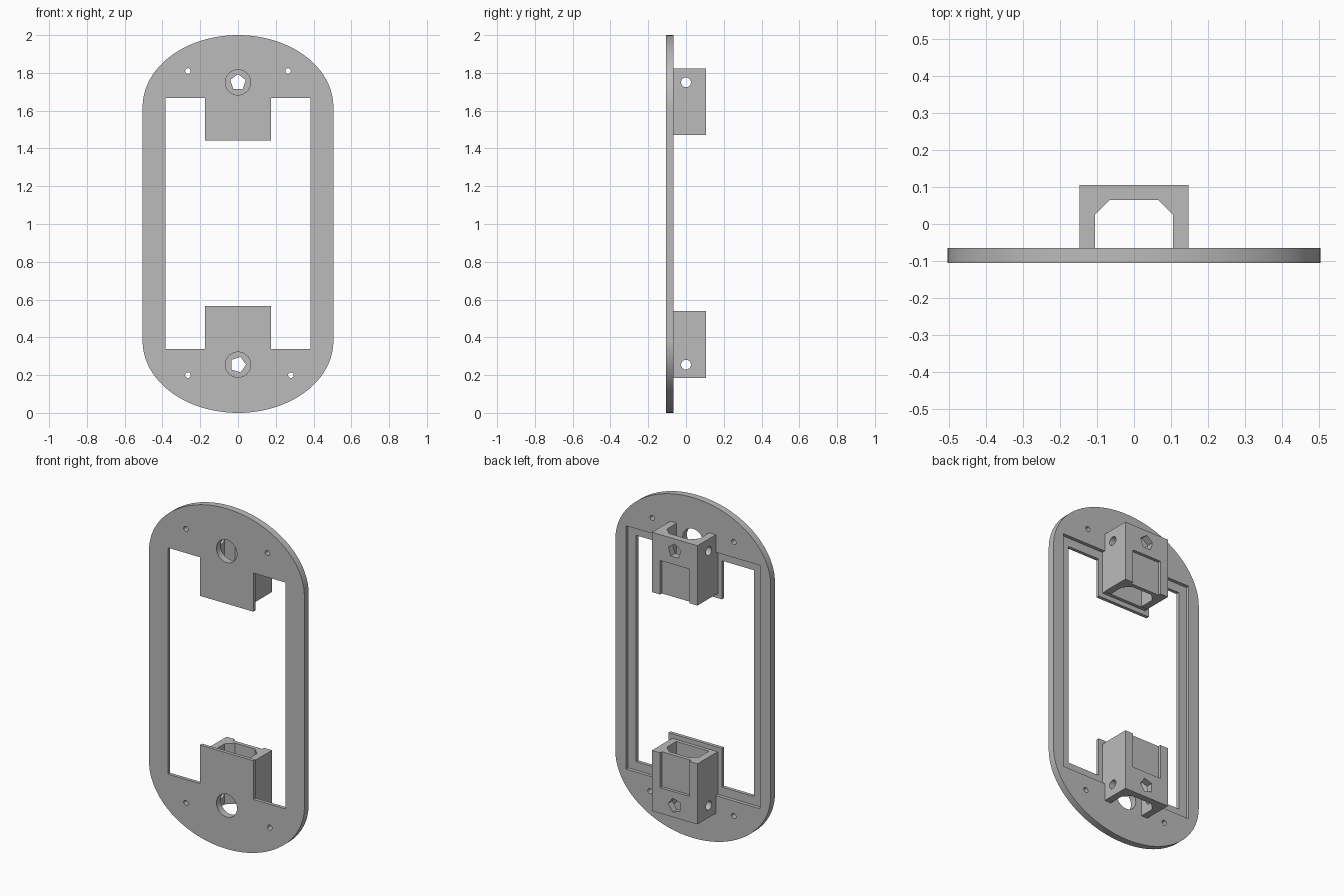
import bpy, bmesh
from math import cos, sin, pi, radians

if "Cube" in bpy.data.objects:
    bpy.data.objects.remove(bpy.data.objects["Cube"])

grey = bpy.data.materials.new("plain grey")
grey.use_nodes = True
grey.diffuse_color = (0.5, 0.5, 0.5, 1)
grey.node_tree.nodes["Principled BSDF"].inputs["Base Color"].default_value = (0.5, 0.5, 0.5, 1)

# Maps from 2D outline (a, b) and depth d to space, by extrusion axis
MAPS = {"x": lambda a, b, d: (d, a, b),
        "y": lambda a, b, d: (a, d, b),
        "z": lambda a, b, d: (a, b, d)}


def prism(name, outline, axis, lo, hi):
    """Closed solid made by extruding an outline along an axis."""
    bm = bmesh.new()
    ends = [[bm.verts.new(MAPS[axis](a, b, d)) for a, b in outline] for d in (lo, hi)]
    for ring in ends:
        bm.faces.new(ring)
    n = len(outline)
    for i in range(n):
        j = (i + 1) % n
        bm.faces.new((ends[0][i], ends[0][j], ends[1][j], ends[1][i]))
    bmesh.ops.recalc_face_normals(bm, faces=bm.faces)
    mesh = bpy.data.meshes.new(name)
    bm.to_mesh(mesh)
    bm.free()
    mesh.materials.append(grey)
    obj = bpy.data.objects.new(name, mesh)
    bpy.context.collection.objects.link(obj)
    return obj


def cut(obj, cutters):
    """Subtract the cutters, bake the result and remove them."""
    for c in cutters:
        c.hide_render = True
        m = obj.modifiers.new("cut", "BOOLEAN")
        m.operation, m.solver, m.object = "DIFFERENCE", "EXACT", c
    bpy.context.view_layer.update()
    graph = bpy.context.evaluated_depsgraph_get()
    mesh = bpy.data.meshes.new_from_object(obj.evaluated_get(graph))
    obj.modifiers.clear()
    obj.data = mesh
    for c in cutters:
        bpy.data.objects.remove(c)
    mesh.shade_smooth()
    mesh.set_sharp_from_angle(angle=radians(30))


def circle(a, b, r, n=32, start=0.0):
    return [(a + r * cos(start + 2 * pi * i / n), b + r * sin(start + 2 * pi * i / n))
            for i in range(n)]


def rect(a0, a1, b0, b1):
    return [(a0, b0), (a1, b0), (a1, b1), (a0, b1)]


MID = 1.003


def bay(w, h, tab_w, tab_h):
    """Tall opening with a tab reaching in from the top and the bottom."""
    quarter = [(w, h), (tab_w, h), (tab_w, tab_h)]
    upper = quarter + [(-x, z) for x, z in reversed(quarter)]
    return [(x, MID + z) for x, z in upper] + [(x, MID - z) for x, z in reversed(upper)]


# Face plate with elliptical ends
STEPS = 48
outline = []
for base, z0 in ((0, 1.62), (pi, 0.38)):
    for i in range(STEPS + 1):
        t = base + pi * i / STEPS
        outline.append((0.505 * cos(t), z0 + 0.38 * sin(t)))
plate = prism("face_plate", outline, "y", -0.105, -0.065)

cutters = [prism("window", bay(0.383, 0.665, 0.174, 0.438), "y", -0.2, 0.2),
           prism("rebate", bay(0.435, 0.715, 0.148, 0.465), "y", -0.085, 0.2)]
for z in (1.75, 0.255):
    cutters.append(prism("port", circle(0, z, 0.067), "y", -0.2, 0.2))
for x, z in ((-0.265, 1.81), (0.265, 1.81), (-0.265, 0.2), (0.28, 0.2)):
    cutters.append(prism("screw_hole", circle(x, z, 0.015, 16), "y", -0.2, 0.2))
cut(plate, cutters)

# Channel brackets behind each port
half = [(0.148, 0.105), (0.148, -0.065), (0.106, -0.065), (0.106, 0.025), (0.065, 0.065)]
channel = half + [(-x, y) for x, y in reversed(half)]
for name, lo, hi, port, recess, turn in (
        ("upper_bracket", 1.47, 1.822, 1.75, (1.4, 1.67), pi / 2),
        ("lower_bracket", 0.184, 0.54, 0.255, (0.335, 0.6), 0.0)):
    bracket = prism(name, channel, "z", lo, hi)
    cut(bracket, [
        prism("pin_hole", circle(0, port, 0.026, 24), "x", -0.3, 0.3),
        prism("back_hole", circle(0, port, 0.043, 5, turn), "y", 0.03, 0.2),
        prism("back_recess", rect(-0.095, 0.095, *recess), "y", 0.088, 0.2)])
